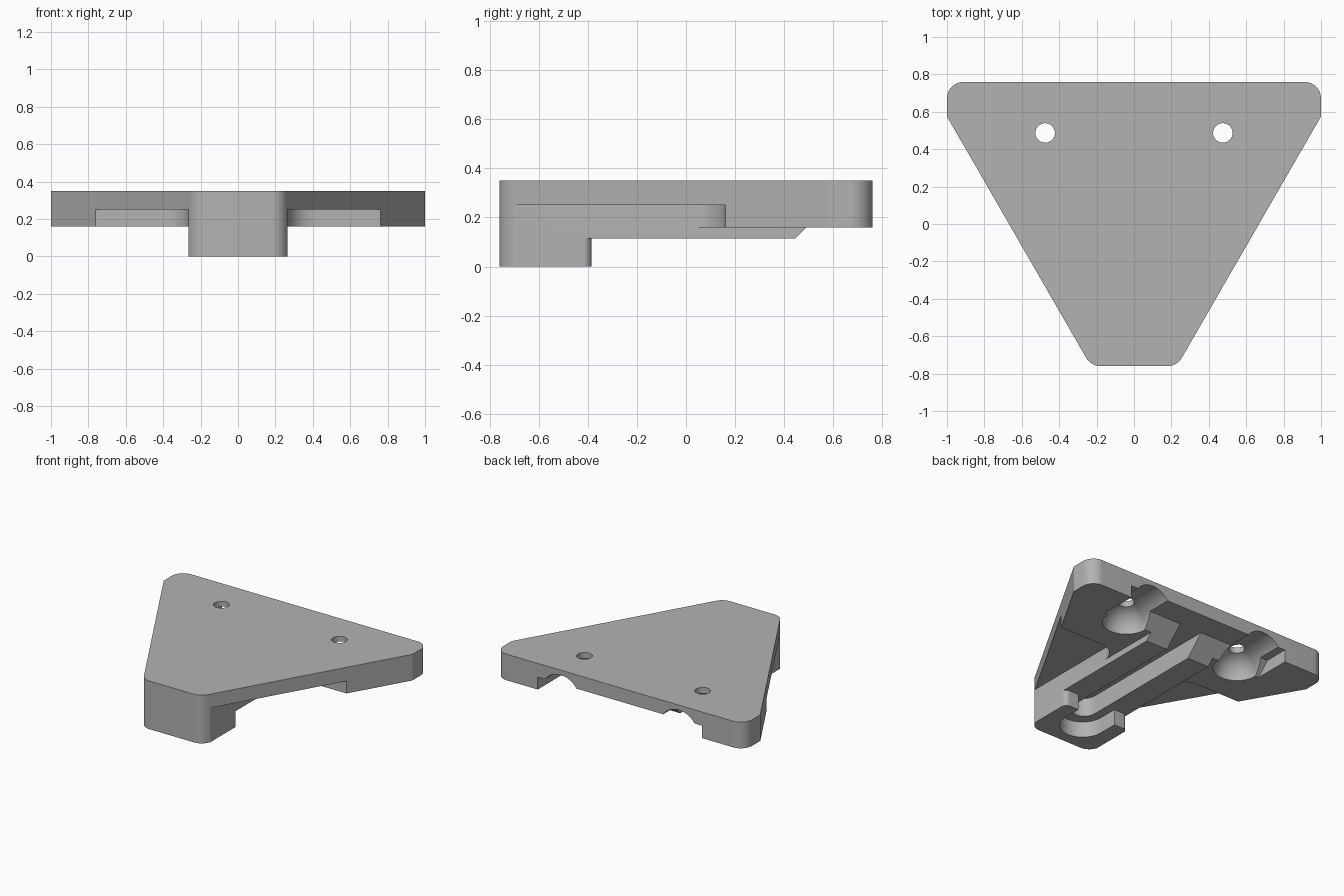
import bpy, bmesh, math
from mathutils import Vector, Matrix

old = bpy.data.objects.get("Cube")
if old:
    bpy.data.objects.remove(old, do_unlink=True)

grey = bpy.data.materials.new("plain grey")
grey.use_nodes = True
colour = (0.45, 0.45, 0.45, 1)
grey.diffuse_color = colour
grey.node_tree.nodes["Principled BSDF"].inputs["Base Color"].default_value = colour


def rounded(corners, steps=12):
    """Outline from (x, y, radius) corners."""
    pts = []
    n = len(corners)
    for i, (x, y, r) in enumerate(corners):
        p = Vector((x, y))
        if r == 0:
            pts.append(p)
            continue
        a = (Vector(corners[i - 1][:2]) - p).normalized()
        b = (Vector(corners[(i + 1) % n][:2]) - p).normalized()
        half = a.angle(b) / 2
        centre = p + (a + b).normalized() * r / math.sin(half)
        start = p + a * r / math.tan(half) - centre
        end = p + b * r / math.tan(half) - centre
        sweep = math.atan2(start.x * end.y - start.y * end.x, start.dot(end))
        for k in range(steps + 1):
            pts.append(centre + Matrix.Rotation(sweep * k / steps, 2) @ start)
    return pts


def finish(name, bm):
    bmesh.ops.recalc_face_normals(bm, faces=bm.faces)
    mesh = bpy.data.meshes.new(name)
    bm.to_mesh(mesh)
    bm.free()
    ob = bpy.data.objects.new(name, mesh)
    bpy.context.collection.objects.link(ob)
    return ob


def prism(name, pts, low, high, along_x=False):
    """Extrude an outline along z, or a (y, z) profile along x."""
    bm = bmesh.new()
    place = (lambda p, h: (h, p[0], p[1])) if along_x else (lambda p, h: (p[0], p[1], h))
    face = bm.faces.new([bm.verts.new(place(p, low)) for p in pts])
    top = bmesh.ops.extrude_face_region(bm, geom=[face])["geom"]
    step = Vector((high - low, 0, 0)) if along_x else Vector((0, 0, high - low))
    bmesh.ops.translate(bm, vec=step, verts=[v for v in top if isinstance(v, bmesh.types.BMVert)])
    return finish(name, bm)


def rod(name, radius, depth, matrix, segments=48):
    bm = bmesh.new()
    bmesh.ops.create_cone(bm, cap_ends=True, segments=segments, radius1=radius,
                          radius2=radius, depth=depth, matrix=matrix)
    return finish(name, bm)


def ball(name, radius, centre):
    bm = bmesh.new()
    bmesh.ops.create_uvsphere(bm, u_segments=48, v_segments=24, radius=radius,
                              matrix=Matrix.Translation(centre))
    return finish(name, bm)


def keyhole(half, front):
    """Slot with a round front end, open to the back."""
    return rounded([(-half, 1.2, 0), (-half, front, half * 0.999),
                    (half, front, half * 0.999), (half, 1.2, 0)])


# Rounded triangular body, full height
body = prism("mounting_plate", rounded([
    (1, 0.575, 0), (1, 0.76, 0.09), (-1, 0.76, 0.09), (-1, 0.575, 0),
    (-0.23, -0.76, 0.09), (0.23, -0.76, 0.09)]), 0, 0.35)

SPINE, POCKET, DEEP = 0.265, 0.155, 0.25
cutters = []

for s in (-1, 1):
    # Side recess with a filleted inner corner
    cutters.append(prism("side_recess", rounded([
        (s * SPINE, -1, 0), (s * SPINE, 0.16, 0.15), (s * 1.3, 0.16, 0), (s * 1.3, -1, 0)]),
        -1, DEEP))
    # Underside of the corner pads
    cutters.append(prism("pad_underside", [
        (s * SPINE, -1), (s * SPINE, 1.1), (s * 1.4, 1.1), (s * 1.4, -1)], -1.1, 0.16))

# Underside of the spine, leaving the front foot
cutters.append(prism("spine_underside", rounded([
    (1.2, 1.3, 0), (1.2, -0.6, 0), (SPINE, -0.6, 0), (SPINE, -0.385, 0.035),
    (-SPINE, -0.385, 0.035), (-SPINE, -0.6, 0), (-1.2, -0.6, 0), (-1.2, 1.3, 0)]), -1.2, 0.115))

# Foot slot, spine groove and chamfered rear notch
cutters.append(prism("foot_slot", keyhole(POCKET, -0.68), -1.3, 0.115))
cutters.append(prism("spine_groove", keyhole(0.09, -0.6), -1.4, DEEP))
cutters.append(prism("rear_notch", [(0.19, -0.14), (0.58, DEEP), (1.4, DEEP), (1.4, -0.14)],
                     -0.66, 0.66, along_x=True))

# Ball sockets, each with a rear channel and a through hole
for s in (-1, 1):
    x, y = s * 0.475, 0.487
    cutters.append(ball("ball_socket", POCKET + 0.002, (x, y, 0.16)))
    cutters.append(rod("socket_channel", POCKET, 0.6,
                       Matrix.Translation((x, y + 0.3, 0.16)) @ Matrix.Rotation(math.pi / 2, 4, "X")))
    cutters.append(rod("through_hole", 0.052, 0.6, Matrix.Translation((x, y, 0.4))))

for c in cutters:
    c.hide_render = True
    mod = body.modifiers.new(c.name, "BOOLEAN")
    mod.operation = "DIFFERENCE"
    mod.solver = "EXACT"
    mod.object = c

# Bake the cuts and drop the cutters
bpy.context.view_layer.update()
graph = bpy.context.evaluated_depsgraph_get()
baked = bpy.data.meshes.new_from_object(body.evaluated_get(graph))
body.modifiers.clear()
body.data = baked
for c in cutters:
    bpy.data.objects.remove(c, do_unlink=True)

body.data.materials.clear()
body.data.materials.append(grey)
bpy.ops.object.select_all(action="DESELECT")
body.select_set(True)
bpy.context.view_layer.objects.active = body
bpy.ops.object.shade_smooth_by_angle(angle=math.radians(25))
